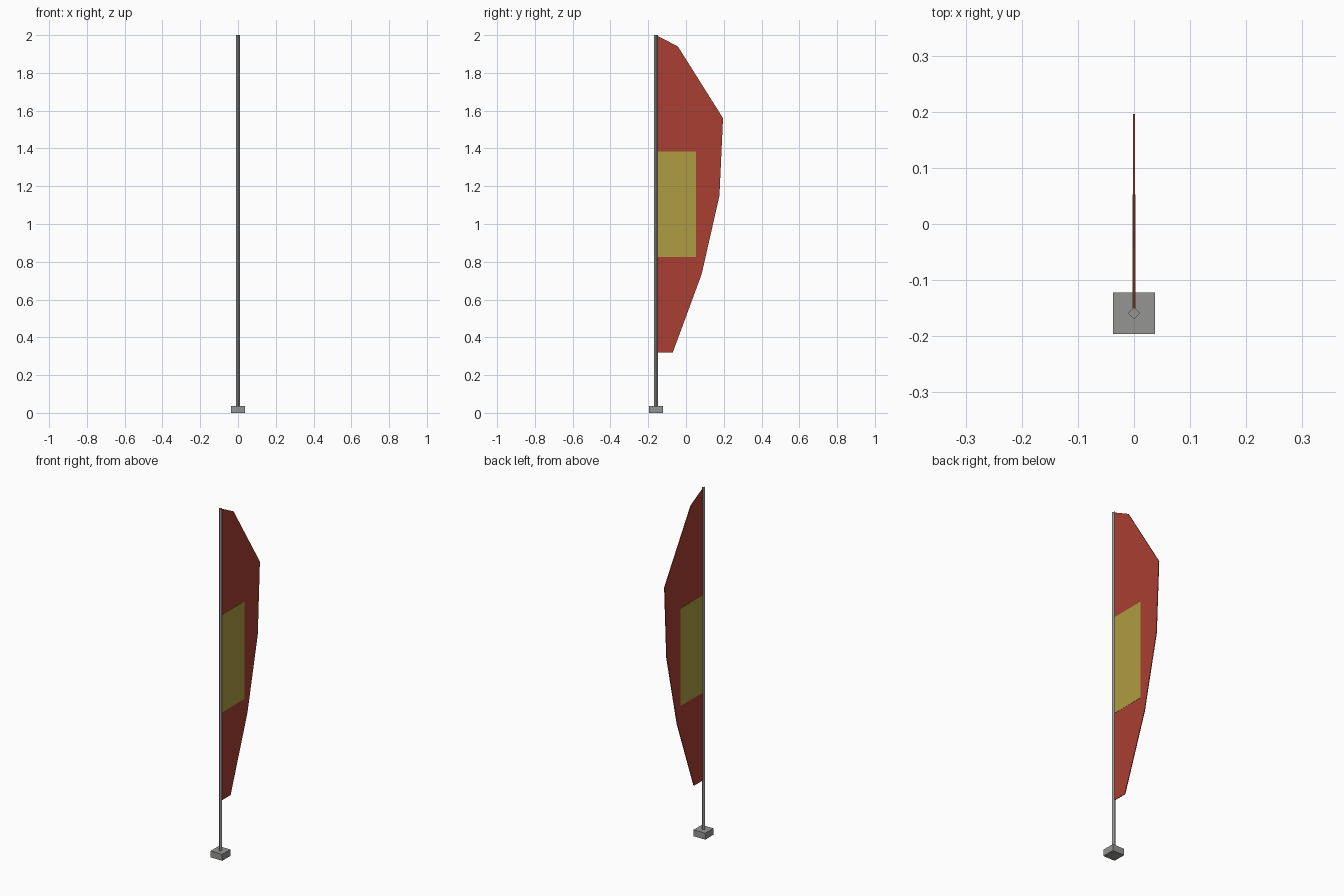
import bpy
import bmesh
from math import pi

old = bpy.data.objects.get("Cube")
if old:
    bpy.data.objects.remove(old, do_unlink=True)

POLE_Y = -0.159


def material(name, rgb):
    mat = bpy.data.materials.new(name)
    mat.use_nodes = True
    mat.diffuse_color = (*rgb, 1)
    mat.node_tree.nodes["Principled BSDF"].inputs["Base Color"].default_value = (*rgb, 1)
    return mat


def flat_panel(name, outline, thickness, mat):
    """Closed slab from a (y, z) outline, centred on x = 0."""
    bm = bmesh.new()
    face = bm.faces.new([bm.verts.new((-thickness / 2, y, z)) for y, z in outline])
    grown = bmesh.ops.extrude_face_region(bm, geom=[face])["geom"]
    bmesh.ops.translate(bm, vec=(thickness, 0, 0),
                        verts=[v for v in grown if isinstance(v, bmesh.types.BMVert)])
    bmesh.ops.recalc_face_normals(bm, faces=bm.faces)
    mesh = bpy.data.meshes.new(name)
    bm.to_mesh(mesh)
    bm.free()
    mesh.materials.append(mat)
    obj = bpy.data.objects.new(name, mesh)
    bpy.context.collection.objects.link(obj)
    return obj


grey = material("grey metal", (0.30, 0.30, 0.295))
red = material("red cloth", (0.40, 0.049, 0.031))
yellow = material("yellow cloth", (0.42, 0.335, 0.054))

# Square foot
bpy.ops.mesh.primitive_cube_add(size=1, location=(0, POLE_Y, 0.0185))
foot = bpy.context.object
foot.name = "foot"
foot.scale = (0.074, 0.074, 0.037)
foot.data.materials.append(grey)

# Four-sided pole with its corners on the axes
bpy.ops.mesh.primitive_cylinder_add(vertices=4, radius=0.0105, depth=1.98,
                                    location=(0, POLE_Y, 1.01))
pole = bpy.context.object
pole.name = "pole"
pole.data.materials.append(grey)

# Curved banner cloth
flat_panel("banner", [(POLE_Y, 0.32), (-0.07, 0.32), (0.083, 0.735), (0.177, 1.15),
                      (0.196, 1.56), (-0.043, 1.94), (POLE_Y, 2.0)], 0.004, red)

# Yellow panel showing on both faces of the cloth
flat_panel("banner_panel", [(POLE_Y, 0.825), (0.053, 0.825),
                            (0.053, 1.385), (POLE_Y, 1.385)], 0.006, yellow)
